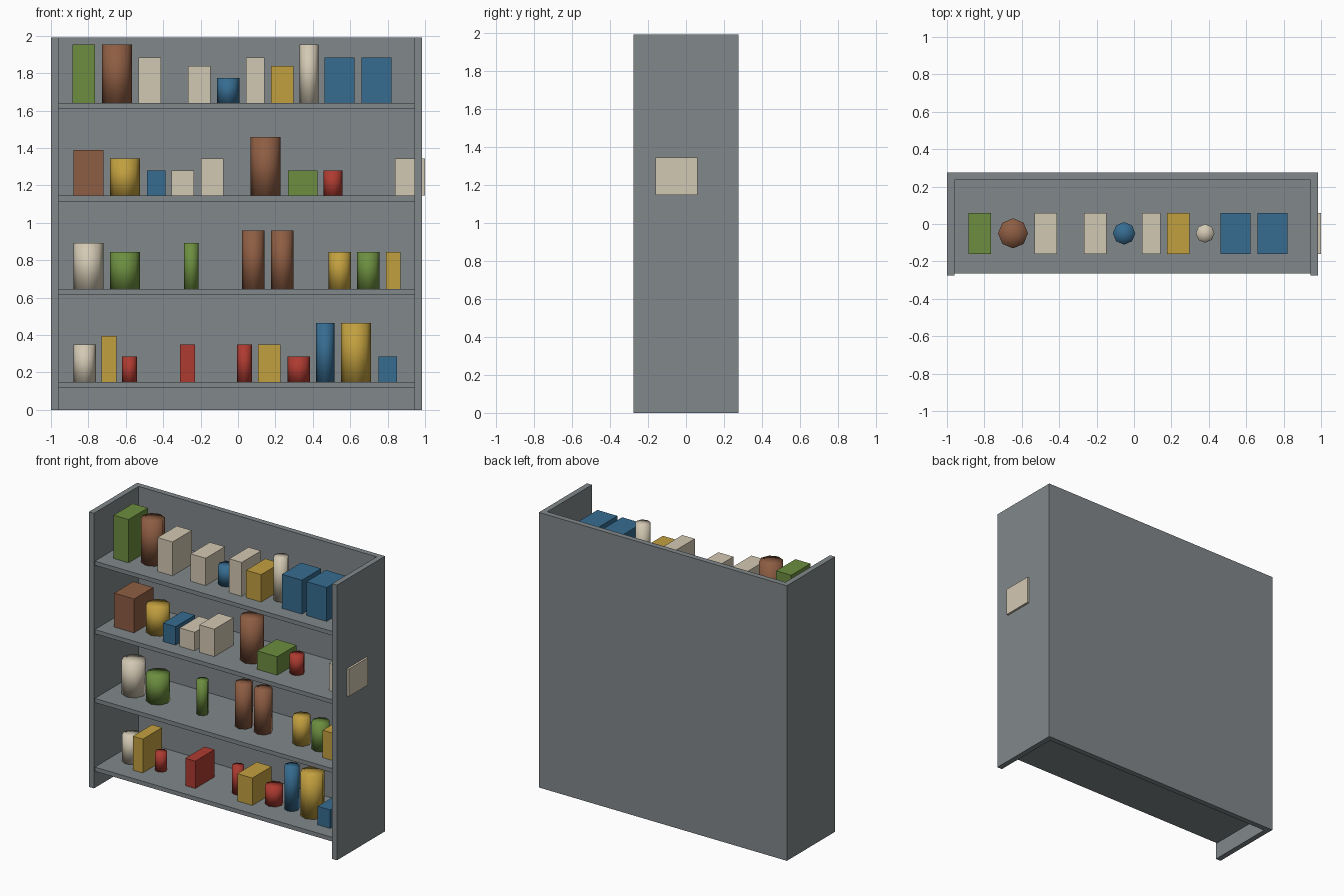
import bpy

if "Cube" in bpy.data.objects:
    bpy.data.objects.remove(bpy.data.objects["Cube"], do_unlink=True)


def make_material(name, rgb):
    mat = bpy.data.materials.new(name)
    mat.use_nodes = True
    colour = (*rgb, 1)
    mat.diffuse_color = colour
    mat.node_tree.nodes["Principled BSDF"].inputs["Base Color"].default_value = colour
    return mat


GREY = make_material("shelf grey", (.22, .245, .255))
CREAM = make_material("cream", (.65, .58, .45))
GREEN = make_material("green", (.15, .27, .05))
YELLOW = make_material("mustard yellow", (.54, .35, .05))
BLUE = make_material("blue", (.037, .15, .28))
RED = make_material("red", (.42, .043, .03))
BROWN = make_material("brown", (.27, .11, .056))


def block(name, mat, x0, x1, y0, y1, z0, z1):
    bpy.ops.mesh.primitive_cube_add(
        size=1, location=((x0 + x1) / 2, (y0 + y1) / 2, (z0 + z1) / 2))
    ob = bpy.context.object
    ob.name = name
    ob.scale = (x1 - x0, y1 - y0, z1 - z0)
    bpy.ops.object.transform_apply(location=False, rotation=False, scale=True)
    ob.data.materials.append(mat)
    return ob


def can(name, mat, x, y, z, radius, height):
    bpy.ops.mesh.primitive_cylinder_add(
        vertices=8, radius=radius, depth=height, end_fill_type='TRIFAN',
        location=(x, y, z + height / 2))
    ob = bpy.context.object
    ob.name = name
    ob.data.materials.append(mat)
    # Soft shading runs over the rims as well
    bpy.ops.object.shade_smooth()
    return ob


# Cabinet: two sides, a back and four shelves
LEFT, RIGHT, PANEL = -1, .985, .04
DEPTH, HEIGHT = .275, 1.99
INNER_L, INNER_R = LEFT + PANEL, RIGHT - PANEL
block("right_side", GREY, LEFT, INNER_L, -DEPTH, DEPTH, 0, HEIGHT)
block("left_side", GREY, INNER_R, RIGHT, -DEPTH, DEPTH, 0, HEIGHT)
block("back_panel", GREY, INNER_L, INNER_R, DEPTH - PANEL, DEPTH, 0, HEIGHT)
SHELF_TOPS = (.15, .647, 1.145, 1.64)
for top in SHELF_TOPS:
    block("shelf", GREY, INNER_L, INNER_R, -.265, DEPTH - PANEL, top - .03, top)

# Standard goods sizes
THIN, SLIM, MID, WIDE = .08, .1, .12, .16
LOW, SHORT, TALL, FULL = .134, .198, .245, .313
BOX, CAN = "box", "can"

# Goods on each shelf, bottom to top: shape, colour, centre, width, height
GOODS = (
    ((CAN, CREAM, -.82, MID, SHORT), (BOX, YELLOW, -.69, THIN, TALL),
     (CAN, RED, -.58, THIN, LOW), (BOX, RED, -.27, THIN, SHORT),
     (CAN, RED, .035, THIN, SHORT), (BOX, YELLOW, .167, MID, SHORT),
     (CAN, RED, .325, MID, LOW), (CAN, BLUE, .466, SLIM, FULL),
     (CAN, YELLOW, .63, WIDE, FULL), (BOX, BLUE, .8, SLIM, LOW)),
    ((CAN, CREAM, -.8, WIDE, TALL), (CAN, GREEN, -.605, WIDE, SHORT),
     (CAN, GREEN, -.25, THIN, TALL), (CAN, BROWN, .082, MID, FULL),
     (CAN, BROWN, .237, MID, FULL), (CAN, YELLOW, .545, MID, SHORT),
     (CAN, GREEN, .697, MID, SHORT), (BOX, YELLOW, .83, THIN, SHORT)),
    ((BOX, BROWN, -.8, WIDE, TALL), (CAN, YELLOW, -.605, WIDE, SHORT),
     (BOX, BLUE, -.437, SLIM, LOW), (BOX, CREAM, -.295, MID, LOW),
     (BOX, CREAM, -.138, MID, SHORT), (CAN, BROWN, .148, WIDE, FULL),
     (BOX, GREEN, .346, WIDE, LOW), (CAN, RED, .508, SLIM, LOW),
     (BOX, CREAM, .92, WIDE, SHORT)),
    ((BOX, GREEN, -.824, MID, FULL), (CAN, BROWN, -.647, WIDE, FULL),
     (BOX, CREAM, -.472, MID, TALL), (BOX, CREAM, -.207, MID, SHORT),
     (CAN, BLUE, -.053, MID, LOW), (BOX, CREAM, .092, SLIM, TALL),
     (BOX, YELLOW, .237, MID, SHORT), (CAN, CREAM, .38, SLIM, FULL),
     (BOX, BLUE, .543, WIDE, TALL), (BOX, BLUE, .741, WIDE, TALL)),
)

ROW_Y, BOX_HALF = -.05, .11
for top, row in zip(SHELF_TOPS, GOODS):
    for kind, mat, x, width, height in row:
        half = width / 2
        if kind == BOX:
            block("goods_box", mat, x - half, x + half,
                  ROW_Y - BOX_HALF, ROW_Y + BOX_HALF, top, top + height)
        else:
            can("goods_can", mat, x, ROW_Y, top, half, height)
